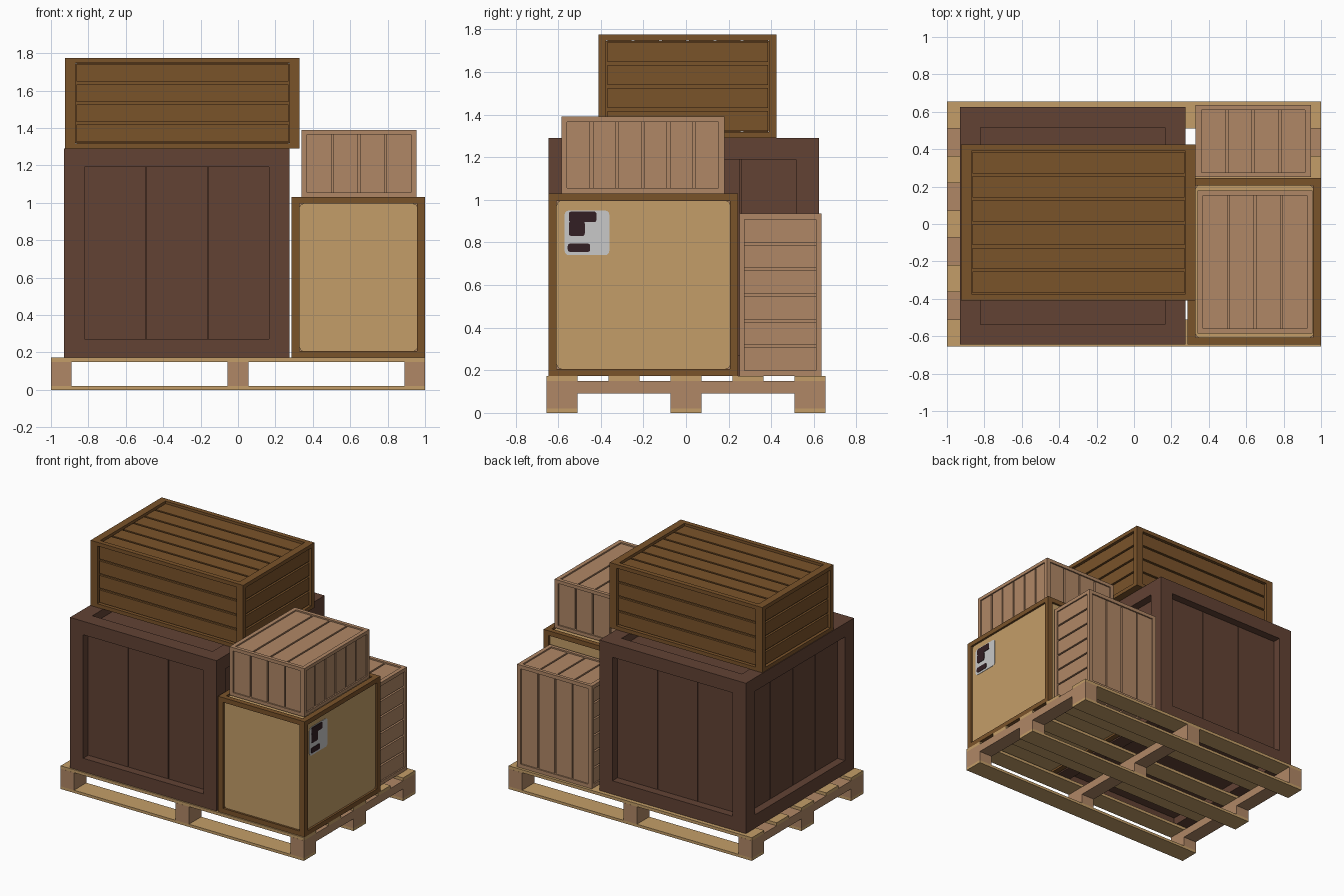
import bpy, bmesh
from mathutils import Vector

if "Cube" in bpy.data.objects:
    bpy.data.objects.remove(bpy.data.objects["Cube"])


def lin(c):
    c /= 255
    return c / 12.92 if c <= 0.04045 else ((c + 0.055) / 1.055) ** 2.4


def mat(name, r, g, b):
    m = bpy.data.materials.new(name)
    m.diffuse_color = (lin(r), lin(g), lin(b), 1)
    m.use_nodes = True
    m.node_tree.nodes["Principled BSDF"].inputs["Base Color"].default_value = m.diffuse_color
    return m


DARK = mat("dark brown wood", 98, 66, 52)
BROWN = mat("mid brown wood", 122, 83, 42)
PINK = mat("light brown wood", 176, 135, 102)
TAN = mat("tan wood", 196, 158, 104)
GREY = mat("label grey", 200, 200, 200)
INK = mat("label ink", 50, 30, 35)


def add_box(bm, lo, hi, round_axis=None, radius=0.02):
    """Axis-aligned box; optionally round the edges parallel to one axis."""
    vs = bmesh.ops.create_cube(bm, size=1)["verts"]
    for v in vs:
        v.co = Vector(((lo[i] + hi[i]) / 2 + v.co[i] * (hi[i] - lo[i]) for i in range(3)))
    if round_axis is not None:
        edges = {e for v in vs for e in v.link_edges
                 if abs(e.verts[0].co[round_axis] - e.verts[1].co[round_axis]) > 1e-6}
        bmesh.ops.bevel(bm, geom=list(edges), offset=radius, segments=3,
                        profile=0.5, affect='EDGES')


def make(name, material, boxes):
    bm = bmesh.new()
    for b in boxes:
        add_box(bm, *b)
    me = bpy.data.meshes.new(name)
    bm.to_mesh(me)
    bm.free()
    me.materials.append(material)
    ob = bpy.data.objects.new(name, me)
    bpy.context.collection.objects.link(ob)
    return ob


def crate(name, lo, hi, w, depth, faces, frame_mat, plank_mat,
          gap=0.012, edge=0.0, groove=0.015, rounded=False):
    """faces: for each normal axis (divide axis, plank count). w: frame size per axis."""
    # frame: posts along z, rails along x and y between them
    bars = []
    for run in range(3):
        a, b = [i for i in range(3) if i != run]
        for sa in (0, 1):
            for sb in (0, 1):
                l, h = list(lo), list(hi)
                for ax, s in ((a, sa), (b, sb)):
                    if s:
                        l[ax] = hi[ax] - w[ax]
                    else:
                        h[ax] = lo[ax] + w[ax]
                if run != 2:
                    l[run] += w[run]
                    h[run] -= w[run]
                bars.append((l, h))
    make(name + "_frame", frame_mat, bars)
    # inner core seen in the grooves
    t = depth + groove
    make(name + "_core", plank_mat if not rounded else PINK,
         [([c + t for c in lo], [c - t for c in hi])])
    # planks on all six sides
    planks = []
    for ax in range(3):
        div, n = faces[ax]
        for s in (0, 1):
            l = [lo[i] + w[i] + edge for i in range(3)]
            h = [hi[i] - w[i] - edge for i in range(3)]
            if s:
                l[ax], h[ax] = hi[ax] - t - 0.005, hi[ax] - depth
            else:
                l[ax], h[ax] = lo[ax] + depth, lo[ax] + t + 0.005
            size = (h[div] - l[div] - gap * (n - 1)) / n
            for k in range(n):
                pl, ph = list(l), list(h)
                pl[div] = l[div] + k * (size + gap)
                ph[div] = pl[div] + size
                planks.append((pl, ph, ax if rounded else None))
    make(name + "_planks", plank_mat, planks)


# pallet
YS3, XS3 = (-0.5825, 0, 0.5825), (-0.945, 0, 0.945)
make("pallet_bottom_boards", TAN, [((-1, y - .0725, 0), (1, y + .0725, .02)) for y in YS3])
make("pallet_blocks", PINK, [((x - .055, y - .0725, .02), (x + .055, y + .0725, .09))
                             for x in XS3 for y in YS3])
make("pallet_stringers", PINK, [((x - .055, -.655, .09), (x + .055, .655, .15)) for x in XS3])
make("pallet_deck_boards", TAN, [((-1, i * .291 - .0725, .15), (1, i * .291 + .0725, .172))
                                 for i in range(-2, 3)])

# large dark crate with deep panels
crate("large_dark_crate", (-.93, -.645, .172), (.275, .625, 1.29), (.108, .108, .1), .06,
      ((1, 4), (0, 3), (1, 4)), DARK, DARK, gap=.005)

# long brown crate on top of it
crate("long_brown_crate", (-.925, -.41, 1.29), (.33, .425, 1.775), (.055, .035, .028), .015,
      ((2, 4), (2, 4), (1, 6)), BROWN, BROWN, gap=.014, edge=.006)

# tan panelled crate
crate("tan_crate", (.287, -.645, .172), (1, .245, 1.03), (.042, .038, .035), .015,
      ((1, 1), (0, 1), (0, 1)), BROWN, TAN, rounded=True)

# small light crate on the tan one, and its twin standing on end
crate("small_top_crate", (.34, -.585, 1.03), (.955, .18, 1.39), (.03, .027, .025), .01,
      ((1, 6), (0, 4), (0, 4)), PINK, PINK, gap=.012)
crate("small_upright_crate", (.33, .25, .172), (.945, .635, .935), (.03, .025, .027), .01,
      ((2, 6), (0, 4), (0, 4)), PINK, PINK, gap=.012)

# handling label on the right side of the tan crate
make("label_plate", GREY, [((.984, -.57, .74), (.988, -.36, .95), 0)])
make("label_marks", INK, [((.987, y0, z0), (.991, y1, z1), 0, .012) for y0, y1, z0, z1 in
                          ((-.55, -.42, .895, .945), (-.55, -.475, .83, .9),
                           (-.555, -.45, .755, .795))])
